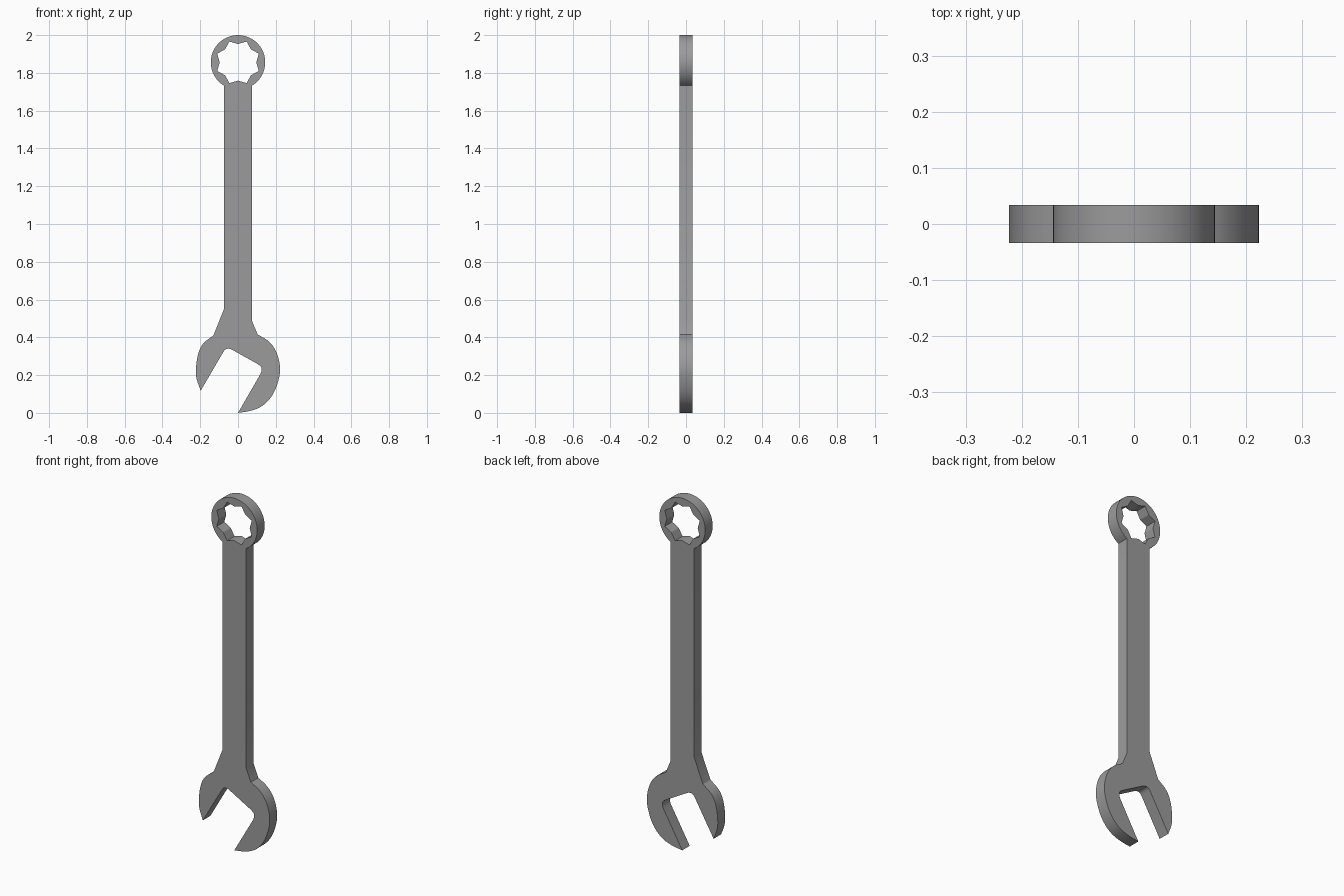
import bpy
from math import sin, cos, pi, asin

if "Cube" in bpy.data.objects:
    bpy.data.objects.remove(bpy.data.objects["Cube"])

DEPTH = 0.067
RING_Z, RING_R, HALF_W = 1.856, 0.144, 0.075


def smooth(points, steps=5):
    """Catmull-Rom arc through the given profile points."""
    p = [points[0]] + points + [points[-1]]
    out = []
    for a, b, c, d in zip(p, p[1:], p[2:], p[3:]):
        for i in range(steps):
            t = i / steps
            out.append(tuple(0.5 * (2 * b[k] + (c[k] - a[k]) * t
                       + (2 * a[k] - 5 * b[k] + 4 * c[k] - d[k]) * t ** 2
                       + (3 * b[k] - a[k] - 3 * c[k] + d[k]) * t ** 3) for k in (0, 1)))
    return out + [points[-1]]


def add_loop(curve, points):
    spline = curve.splines.new('POLY')
    spline.points.add(len(points) - 1)
    for sp, (x, z) in zip(spline.points, points):
        sp.co = (x, z, 0, 1)
    spline.use_cyclic_u = True


# Ring end outline, running from the right handle edge over to the left one
gap = asin(HALF_W / RING_R)
N = 56
ring = []
for i in range(N + 1):
    a = -pi / 2 + gap + (2 * pi - 2 * gap) * i / N
    ring.append((RING_R * cos(a), RING_Z + RING_R * sin(a)))

# Open jaw: left outer arc, slanted mouth with rounded corners, right outer arc
left_arc = smooth([(-.13, .41), (-.184, .367), (-.212, .308), (-.223, .225),
                   (-.217, .172), (-.197, .118)])
left_corner = smooth([(-.077, .324), (-.066, .336), (-.052, .34), (-.036, .337)], 3)
right_corner = smooth([(.107, .257), (.121, .244), (.125, .226), (.119, .206)], 3)
right_arc = smooth([(0, 0), (.07, .012), (.13, .038), (.178, .088), (.209, .155),
                    (.223, .235), (.204, .32), (.163, .378), (.104, .415)])

outline = (ring + [(-HALF_W, .548)] + left_arc + left_corner + right_corner
           + right_arc + [(HALF_W, .485)])

# Eight-pointed socket hole
hole = []
for i in range(16):
    r = 0.119 if i % 2 else 0.097
    hole.append((r * cos(i * pi / 8), RING_Z + r * sin(i * pi / 8)))

# Flat extruded wrench body
curve = bpy.data.curves.new("wrench_body", 'CURVE')
curve.dimensions = '2D'
curve.fill_mode = 'BOTH'
curve.extrude = DEPTH / 2
add_loop(curve, outline)
add_loop(curve, hole)
body = bpy.data.objects.new("wrench_body", curve)
bpy.context.collection.objects.link(body)
body.rotation_euler = (pi / 2, 0, 0)
bpy.context.view_layer.objects.active = body
body.select_set(True)
bpy.ops.object.convert(target='MESH')
bpy.ops.object.transform_apply(location=False, rotation=True, scale=False)

# Weld caps to sides, then keep hard edges sharp
bpy.ops.object.mode_set(mode='EDIT')
bpy.ops.mesh.select_all(action='SELECT')
bpy.ops.mesh.remove_doubles(threshold=0.0001)
bpy.ops.mesh.normals_make_consistent(inside=False)
bpy.ops.object.mode_set(mode='OBJECT')
bpy.ops.object.shade_smooth_by_angle(angle=pi / 7)

# Dark steel
steel = bpy.data.materials.new("dark_steel")
steel.diffuse_color = (0.33, 0.33, 0.33, 1)
steel.use_nodes = True
steel.node_tree.nodes["Principled BSDF"].inputs["Base Color"].default_value = steel.diffuse_color
body.data.materials.clear()
body.data.materials.append(steel)
